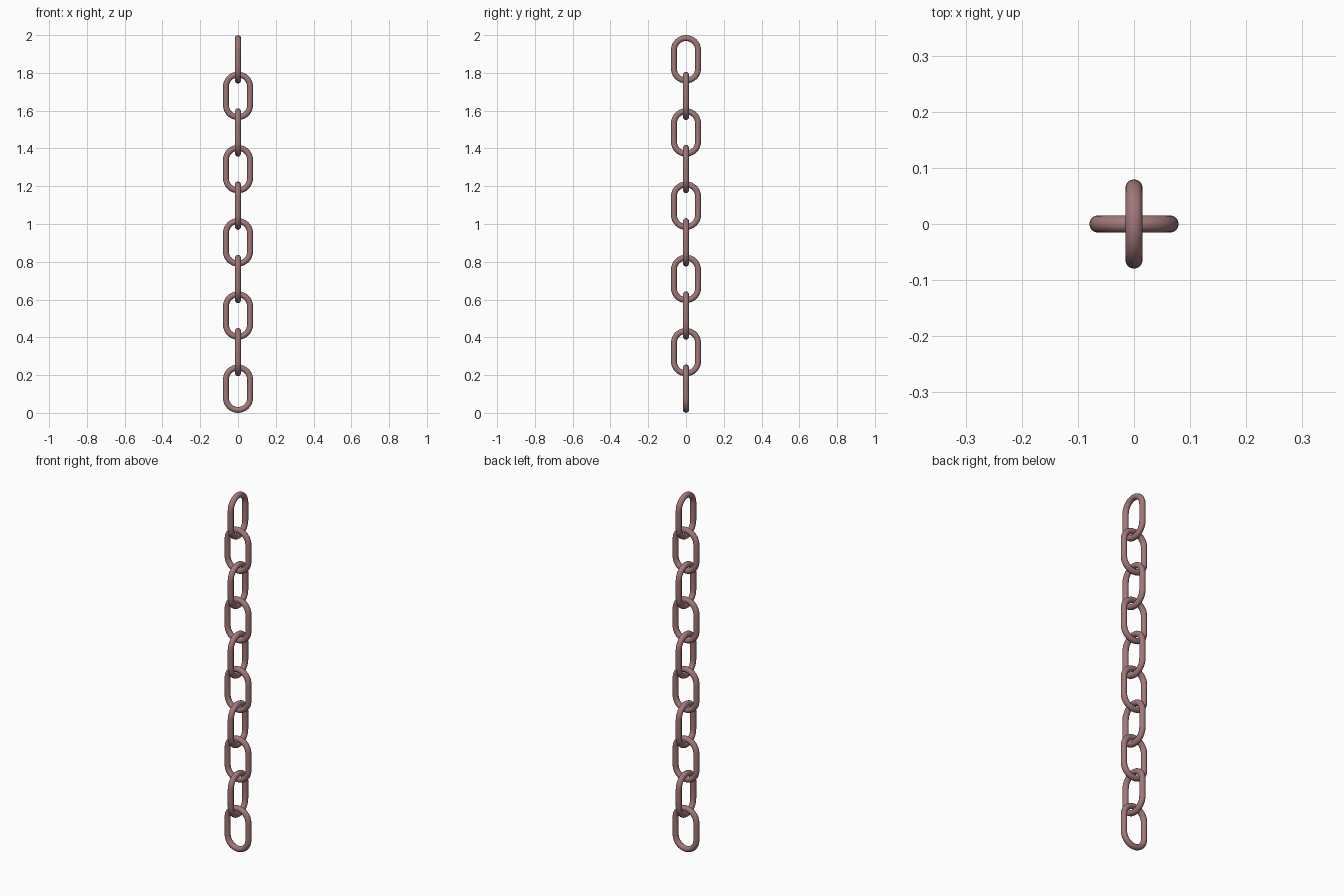
import bpy, bmesh
from math import sin, cos, pi

if "Cube" in bpy.data.objects:
    bpy.data.objects.remove(bpy.data.objects["Cube"])

WIRE = 0.0155            # wire radius
HALF_W = 0.0795          # outer half width of a link
COUNT = 10
LENGTH = (2 + 4 * WIRE * (COUNT - 1)) / COUNT   # links touch inside each other
PITCH = LENGTH - 4 * WIRE
BEND = HALF_W - WIRE
STRAIGHT = LENGTH / 2 - HALF_W
ARC, SIDES = 16, 16

iron = bpy.data.materials.new("rusty_iron")
iron.diffuse_color = (0.36, 0.19, 0.19, 1)
iron.use_nodes = True
iron.node_tree.nodes["Principled BSDF"].inputs["Base Color"].default_value = iron.diffuse_color


def link_mesh():
    # Sweep a round wire along a stadium path in the xz plane
    path = []
    for end, start in ((1, 0), (-1, pi)):
        for i in range(ARC + 1):
            path.append((start + pi * i / ARC, end * STRAIGHT))
    bm = bmesh.new()
    rings = []
    for a, dz in path:
        ring = []
        for j in range(SIDES):
            t = 2 * pi * j / SIDES
            r = BEND + WIRE * cos(t)
            ring.append(bm.verts.new((r * cos(a), WIRE * sin(t), r * sin(a) + dz)))
        rings.append(ring)
    for i, ring in enumerate(rings):
        nxt = rings[(i + 1) % len(rings)]
        for j in range(SIDES):
            k = (j + 1) % SIDES
            bm.faces.new((ring[j], ring[k], nxt[k], nxt[j])).smooth = True
    bmesh.ops.recalc_face_normals(bm, faces=bm.faces)
    mesh = bpy.data.meshes.new("chain_link")
    bm.to_mesh(mesh)
    bm.free()
    mesh.materials.append(iron)
    return mesh


# Chain of links, alternately turned a quarter
mesh = link_mesh()
for n in range(COUNT):
    link = bpy.data.objects.new(f"chain_link_{n + 1}", mesh)
    link.location.z = LENGTH / 2 + n * PITCH
    link.rotation_euler.z = pi / 2 * (n % 2)
    bpy.context.collection.objects.link(link)
